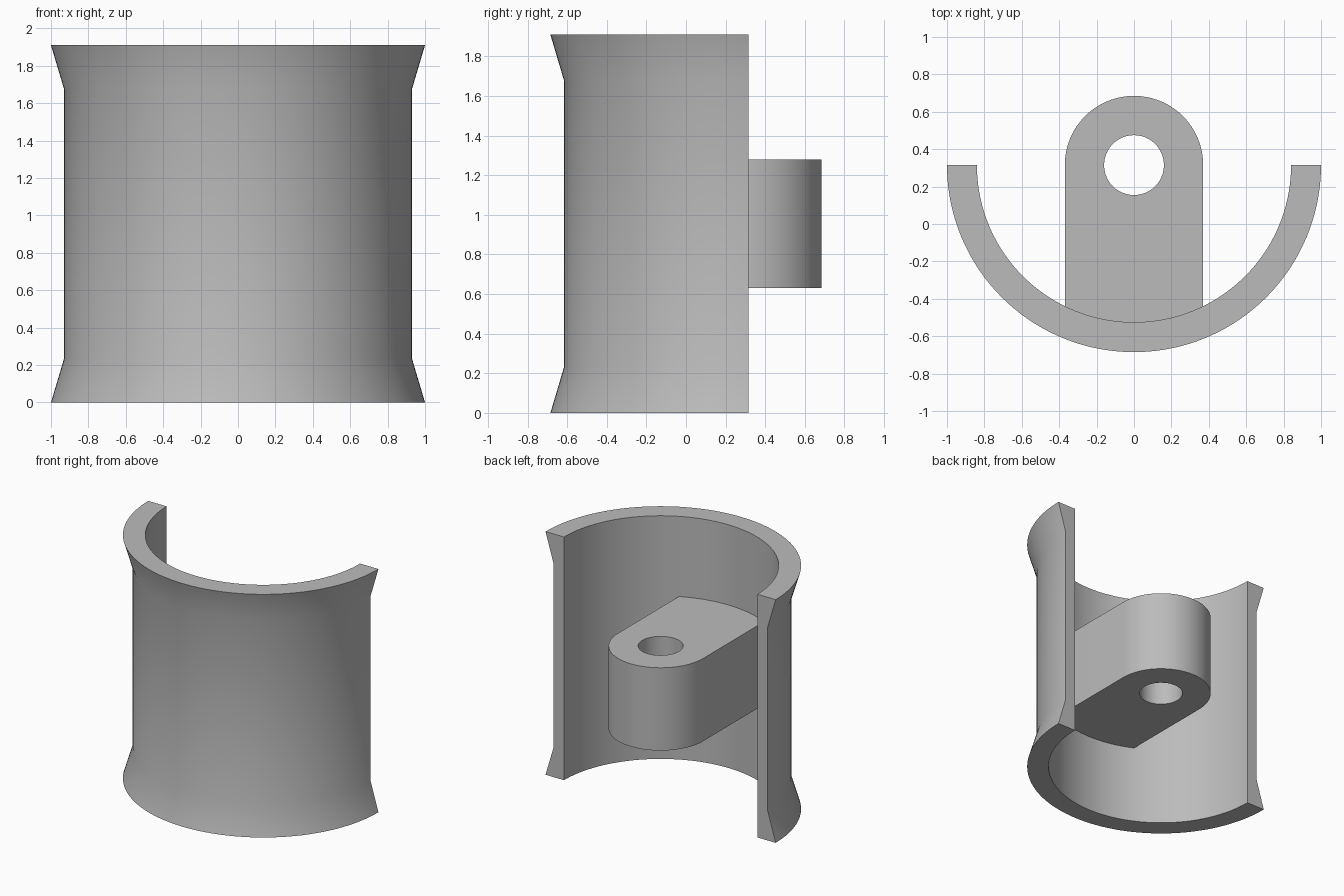
import bpy
import bmesh
from math import sin, cos, pi, sqrt, asin, radians

AXIS_Y = 0.315      # shared axis of the shell and the pin hole
HEIGHT = 1.91
INNER, WAIST, RIM = 0.84, 0.93, 1.0
FLARE = 0.235
LUG_R, HOLE_R = 0.37, 0.16
LUG_BOTTOM, LUG_TOP = 0.63, 1.28

cube = bpy.data.objects.get("Cube")
if cube:
    bpy.data.objects.remove(cube, do_unlink=True)

grey = bpy.data.materials.new("plain_grey")
grey.use_nodes = True
colour = (0.5, 0.5, 0.5, 1)
grey.diffuse_color = colour
grey.node_tree.nodes["Principled BSDF"].inputs["Base Color"].default_value = colour


def arc(radius, start, end, steps):
    """Points on an arc around the shared axis."""
    angles = [start + (end - start) * i / steps for i in range(steps + 1)]
    return [(radius * cos(a), AXIS_Y + radius * sin(a)) for a in angles]


def finish(bm, name):
    bmesh.ops.recalc_face_normals(bm, faces=bm.faces)
    mesh = bpy.data.meshes.new(name)
    bm.to_mesh(mesh)
    bm.free()
    mesh.materials.append(grey)
    obj = bpy.data.objects.new(name, mesh)
    bpy.context.collection.objects.link(obj)
    bpy.ops.object.select_all(action="DESELECT")
    obj.select_set(True)
    bpy.context.view_layer.objects.active = obj
    bpy.ops.object.shade_smooth_by_angle(angle=radians(30))


# Half-round shell: flared wall section swept half a turn
section = [(INNER, 0), (RIM, 0), (WAIST, FLARE),
           (WAIST, HEIGHT - FLARE), (RIM, HEIGHT), (INNER, HEIGHT)]
bm = bmesh.new()
columns = [arc(r, pi, 2 * pi, 72) for r, z in section]
rings = [[bm.verts.new((*columns[k][i], section[k][1])) for k in range(len(section))]
         for i in range(73)]
for a, b in zip(rings, rings[1:]):
    for k in range(len(section)):
        n = (k + 1) % len(section)
        bm.faces.new((a[k], a[n], b[n], b[k]))
bm.faces.new(rings[0])
bm.faces.new(rings[-1])
finish(bm, "half_shell")

# Lug: round back end, straight sides, front end following the shell's inner wall
seat = INNER + 0.005
half = asin(LUG_R / seat)
outline = arc(LUG_R, 0, pi, 48) + arc(seat, 1.5 * pi - half, 1.5 * pi + half, 24)
hole = arc(HOLE_R, 0, 2 * pi, 48)[:-1]
bm = bmesh.new()
edges = []
for loop in (outline, hole):
    verts = [bm.verts.new((x, y, LUG_BOTTOM)) for x, y in loop]
    edges += [bm.edges.new((v, verts[(i + 1) % len(verts)])) for i, v in enumerate(verts)]
bmesh.ops.triangle_fill(bm, edges=edges, use_beauty=True)
extruded = bmesh.ops.extrude_face_region(bm, geom=bm.faces[:], use_keep_orig=True)
top = [g for g in extruded["geom"] if isinstance(g, bmesh.types.BMVert)]
bmesh.ops.translate(bm, verts=top, vec=(0, 0, LUG_TOP - LUG_BOTTOM))
finish(bm, "pin_lug")
